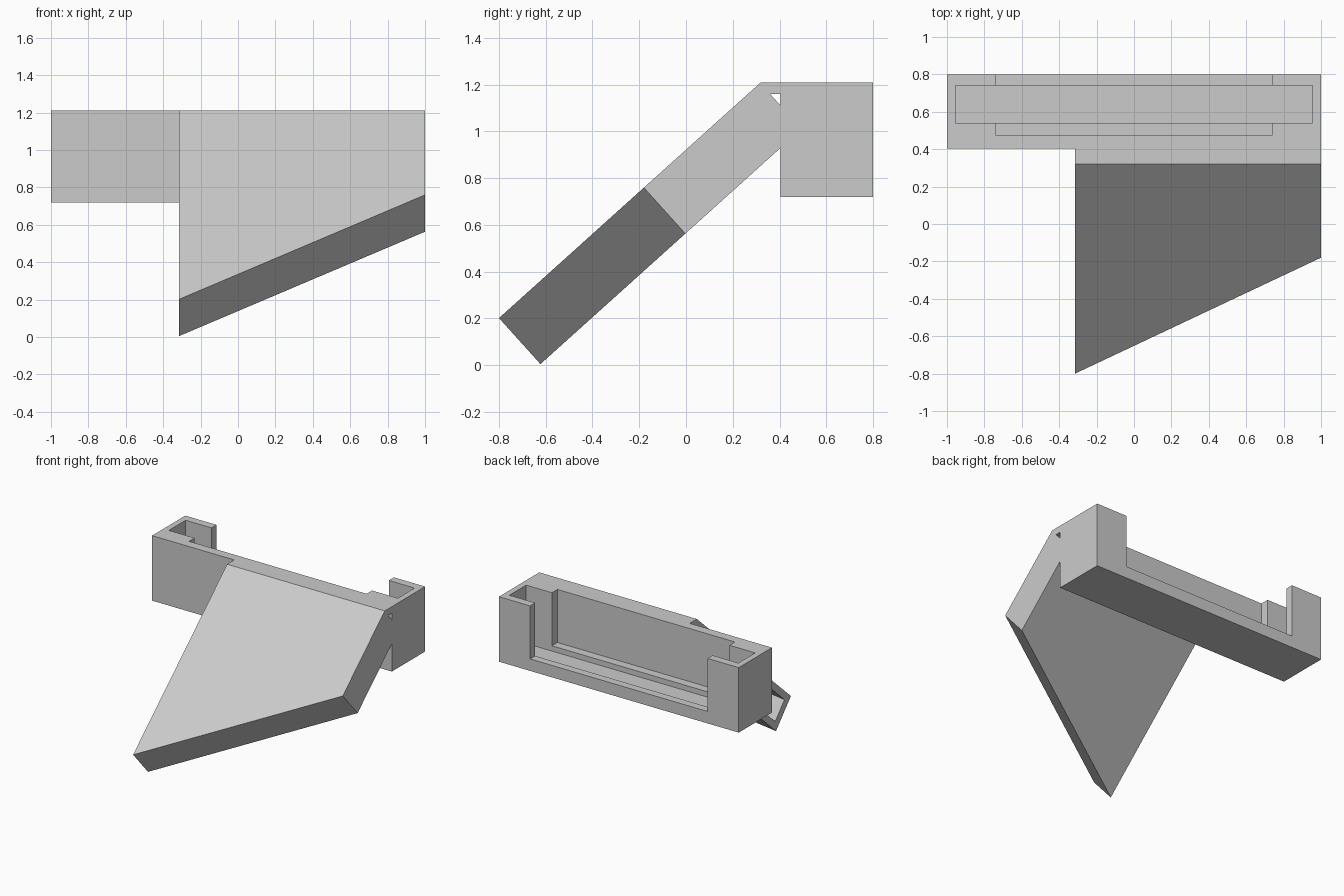
import bpy, bmesh, math
from mathutils import Vector

cube = bpy.data.objects.get("Cube")
if cube:
    bpy.data.objects.remove(cube, do_unlink=True)

grey = bpy.data.materials.new("light grey plastic")
grey.use_nodes = True
grey.diffuse_color = (0.6, 0.6, 0.6, 1)
grey.node_tree.nodes["Principled BSDF"].inputs["Base Color"].default_value = (0.6, 0.6, 0.6, 1)

TOP, BACK = 1.21, 0.405           # top height, plane where plate meets housing
TILT = math.radians(42)
DOWN = Vector((-math.cos(TILT), -math.sin(TILT)))   # down the slope, in (y, z)
INTO = Vector((math.sin(TILT), -math.cos(TILT)))    # into the plate thickness
RIDGE = Vector((0.32, TOP))


def add_object(name, bm):
    bmesh.ops.recalc_face_normals(bm, faces=bm.faces)
    mesh = bpy.data.meshes.new(name)
    bm.to_mesh(mesh)
    bm.free()
    mesh.materials.append(grey)
    obj = bpy.data.objects.new(name, mesh)
    bpy.context.collection.objects.link(obj)
    return obj


def loft(name, x0, profile0, x1, profile1):
    """Solid between two (y, z) profiles at two x positions."""
    bm = bmesh.new()
    a = [bm.verts.new((x0, p[0], p[1])) for p in profile0]
    b = [bm.verts.new((x1, p[0], p[1])) for p in profile1]
    bm.faces.new(a)
    bm.faces.new(b[::-1])
    n = len(a)
    for i in range(n):
        j = (i + 1) % n
        bm.faces.new((a[i], b[i], b[j], a[j]))
    return add_object(name, bm)


def box(name, x, y, z):
    section = [(y[0], z[0]), (y[1], z[0]), (y[1], z[1]), (y[0], z[1])]
    return loft(name, x[0], section, x[1], section)


def cylinder_y(name, x, z, radius, y0, y1):
    bm = bmesh.new()
    bmesh.ops.create_cone(bm, cap_ends=True, segments=32, radius1=radius,
                          radius2=radius, depth=y1 - y0)
    for v in bm.verts:
        v.co = (x + v.co.x, (y0 + y1) / 2 + v.co.z, z + v.co.y)
    return add_object(name, bm)


def combine(target, tool, operation):
    tool.hide_render = True
    mod = target.modifiers.new(operation.title(), 'BOOLEAN')
    mod.operation, mod.object, mod.solver = operation, tool, 'EXACT'
    bpy.context.view_layer.update()
    result = bpy.data.meshes.new_from_object(
        target.evaluated_get(bpy.context.evaluated_depsgraph_get()))
    target.modifiers.clear()
    target.data = result
    bpy.data.objects.remove(tool, do_unlink=True)


def plate_profile(length, upper, lower, back, top):
    """Sloped plate section; upper and lower are depths below its top face."""
    def at(s, d):
        return RIDGE + DOWN * s + INTO * d
    s_top = (RIDGE.y + INTO.y * upper - top) / -DOWN.y
    s_back = (back - RIDGE.x - INTO.x * lower) / DOWN.x
    return [at(length, upper), at(length, lower), at(s_back, lower),
            (back, top), at(s_top, upper)]


# Housing and the sloped plate with its slanted free edge
bracket = box("bracket", (-1, 1), (BACK, 0.8), (0.72, TOP))
plate = loft("sloped_plate",
             -0.315, plate_profile(1.507, 0, 0.265, 0.44, TOP),
             1, plate_profile(0.673, 0, 0.265, 0.44, TOP))
combine(bracket, plate, 'UNION')

# Hollow inside the plate, open on one side
hollow = loft("plate_hollow",
              -0.355, plate_profile(1.474, 0.05, 0.215, BACK, 1.16),
              0.95, plate_profile(0.646, 0.05, 0.215, BACK, 1.16))
combine(bracket, hollow, 'DIFFERENCE')

# Small triangular opening through the closed side wall
gap = [(0.36, 1.16), (BACK, 1.11), (BACK, 1.16)]
combine(bracket, loft("side_gap", 0.9, gap, 1.1, gap), 'DIFFERENCE')

# Long pocket, and the wider recess that also opens the rear wall
combine(bracket, box("pocket", (-0.955, 0.955), (0.54, 0.74), (0.77, 1.3)), 'DIFFERENCE')
combine(bracket, box("recess", (-0.74, 0.74), (0.475, 0.9), (0.81, 1.3)), 'DIFFERENCE')

# Screw holes at both ends
for side in (-1, 1):
    hole = cylinder_y("screw_hole", side * 0.82, 1.065, 0.034, 0.36, 0.9)
    combine(bracket, hole, 'DIFFERENCE')
